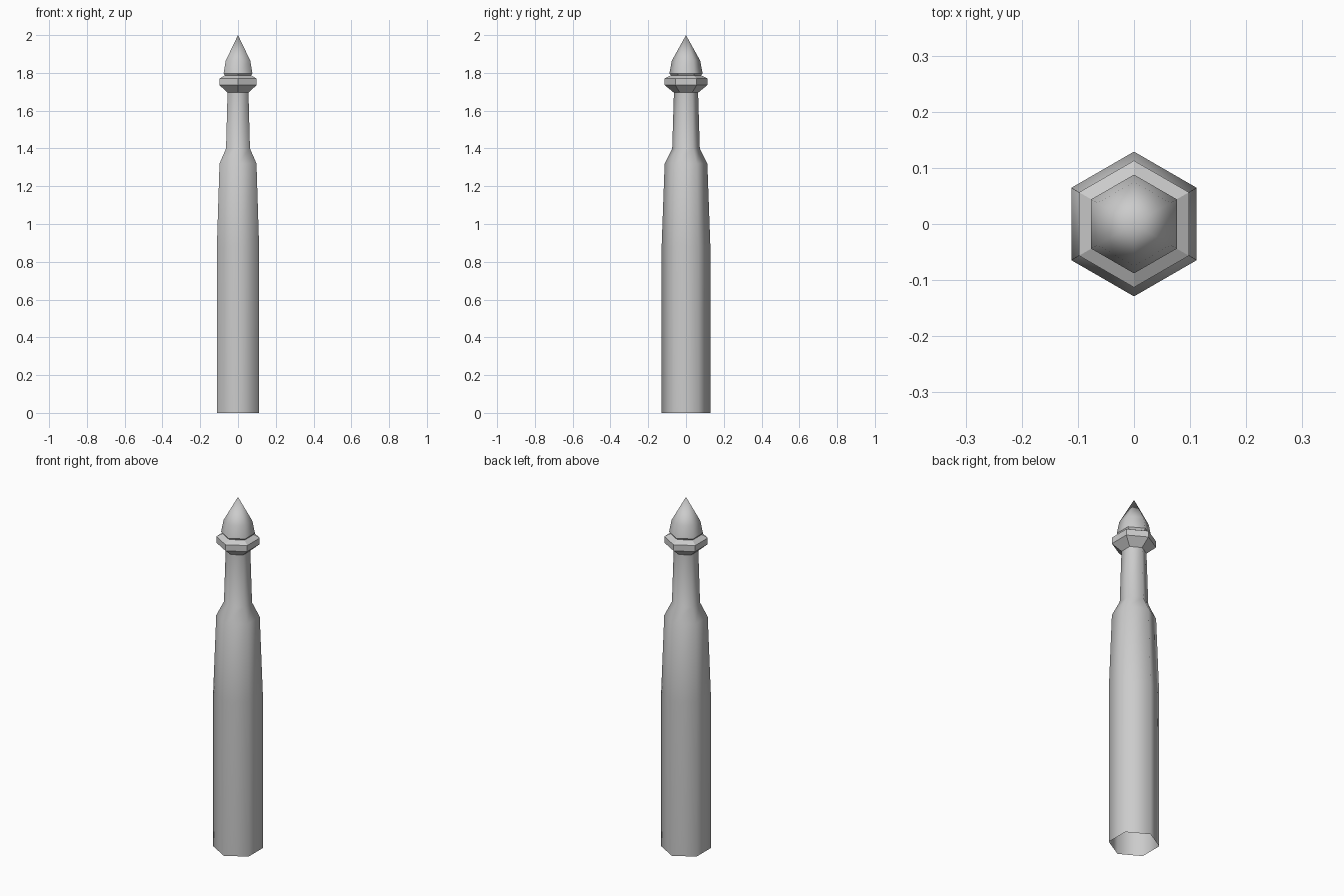
import bpy, bmesh, math

cube = bpy.data.objects.get("Cube")
if cube:
    bpy.data.objects.remove(cube, do_unlink=True)

SIDES = 6

grey = bpy.data.materials.new("light_grey")
grey.use_nodes = True
colour = (0.6, 0.6, 0.6, 1)
grey.diffuse_color = colour
grey.node_tree.nodes["Principled BSDF"].inputs["Base Color"].default_value = colour


def lathe(name, profile, smooth):
    """Six-sided turned part from (corner radius, height) pairs; radius 0 is a tip."""
    bm = bmesh.new()
    rings = []
    for r, z in profile:
        count = SIDES if r else 1
        angles = [math.pi / 2 + math.tau * i / SIDES for i in range(count)]
        rings.append([bm.verts.new((r * math.cos(a), r * math.sin(a), z)) for a in angles])
    for low, high in zip(rings, rings[1:]):
        for i in range(SIDES):
            j = (i + 1) % SIDES
            top = [high[j], high[i]] if len(high) > 1 else [high[0]]
            face = bm.faces.new([low[i], low[j]] + top)
            face.smooth = smooth
    mesh = bpy.data.meshes.new(name)
    bm.to_mesh(mesh)
    bm.free()
    mesh.materials.append(grey)
    obj = bpy.data.objects.new(name, mesh)
    bpy.context.collection.objects.link(obj)
    return obj


# Hollow shaft, open at the foot, with shoulder and tapered neck
lathe("shaft", [(0.129, 0), (0.129, 0.88), (0.113, 1.32),
                (0.073, 1.40), (0.064, 1.695)], True)

# Faceted collar under the finial
lathe("collar", [(0.064, 1.695), (0.113, 1.735), (0.113, 1.77),
                 (0.08, 1.787), (0.088, 1.797)], False)

# Pointed finial
lathe("finial", [(0.088, 1.797), (0.075, 1.865), (0, 2)], True)
